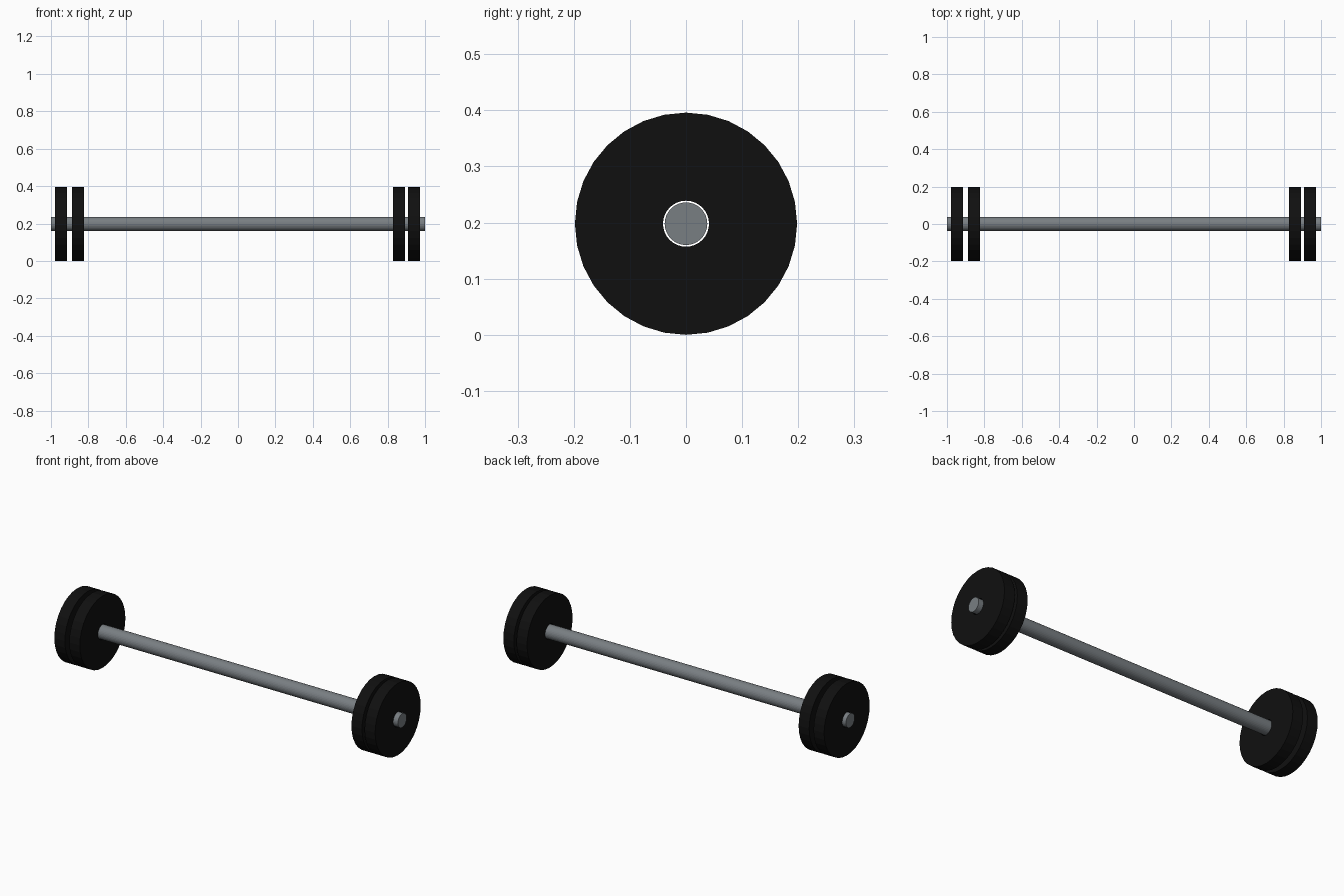
import bpy
import bmesh
from math import cos, sin, pi

cube = bpy.data.objects.get("Cube")
if cube:
    bpy.data.objects.remove(cube, do_unlink=True)

SIDES = 32
AXIS_Z = 0.198


def make_material(name, colour):
    mat = bpy.data.materials.new(name)
    mat.use_nodes = True
    mat.diffuse_color = colour
    mat.node_tree.nodes["Principled BSDF"].inputs["Base Color"].default_value = colour
    return mat


steel = make_material("steel grey", (0.19, 0.21, 0.225, 1))
iron = make_material("black iron", (0.005, 0.005, 0.005, 1))


def make_lathe(name, profile, mat, closed):
    """Turn (x, radius) points around the bar axis; an open profile gets end caps."""
    bm = bmesh.new()
    rings = []
    for x, r in profile:
        angles = [2 * pi * i / SIDES for i in range(SIDES)]
        rings.append([bm.verts.new((x, r * cos(a), r * sin(a))) for a in angles])
    pairs = list(zip(rings, rings[1:]))
    if closed:
        pairs.append((rings[-1], rings[0]))
    else:
        bm.faces.new(rings[0])
        bm.faces.new(rings[-1])
    for a, b in pairs:
        for i in range(SIDES):
            j = (i + 1) % SIDES
            bm.faces.new((a[i], a[j], b[j], b[i]))
    bmesh.ops.recalc_face_normals(bm, faces=bm.faces)
    mesh = bpy.data.meshes.new(name)
    bm.to_mesh(mesh)
    bm.free()
    mesh.materials.append(mat)
    obj = bpy.data.objects.new(name, mesh)
    obj.location.z = AXIS_Z
    bpy.context.collection.objects.link(obj)
    return obj


# Bar
make_lathe("bar", [(-1, 0.038), (1, 0.038)], steel, False)

# Weight plates, each with a hole slightly wider than the bar
PLATE_R, HOLE_R, HALF = 0.198, 0.041, 0.032
plates = {
    "right_outer_plate": -0.947,
    "right_inner_plate": -0.856,
    "left_inner_plate": 0.861,
    "left_outer_plate": 0.941,
}
for name, x in plates.items():
    section = [(x - HALF, HOLE_R), (x - HALF, PLATE_R),
               (x + HALF, PLATE_R), (x + HALF, HOLE_R)]
    make_lathe(name, section, iron, True)
